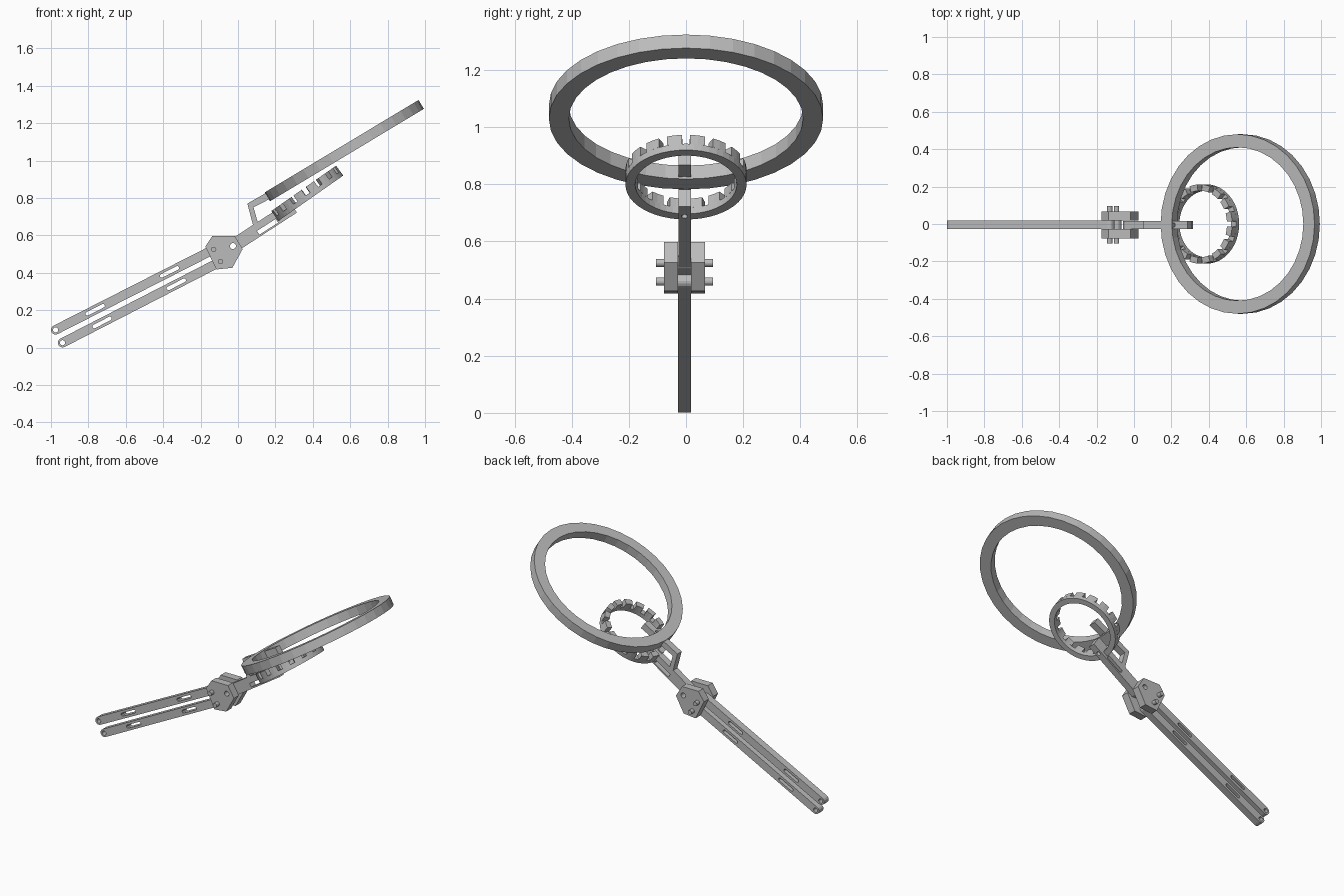
import bpy, bmesh
from math import sin, cos, pi, radians, atan2, hypot
from mathutils import Matrix, Vector

cube = bpy.data.objects.get("Cube")
if cube:
    bpy.data.objects.remove(cube)

grey = bpy.data.materials.new("plain grey")
grey.use_nodes = True
colour = (0.5, 0.5, 0.5, 1)
grey.diffuse_color = colour
grey.node_tree.nodes["Principled BSDF"].inputs["Base Color"].default_value = colour

MID = -0.005  # middle plane of the handle


def plate(name, outlines, depth, matrix):
    """Extrude flat outlines (inner ones become holes) to a mesh."""
    curve = bpy.data.curves.new(name, 'CURVE')
    curve.dimensions = '2D'
    curve.fill_mode = 'BOTH'
    curve.extrude = depth / 2
    for pts in outlines:
        s = curve.splines.new('POLY')
        s.points.add(len(pts) - 1)
        for p, (x, y) in zip(s.points, pts):
            p.co = (x, y, 0, 1)
        s.use_cyclic_u = True
    temp = bpy.data.objects.new(name + " outline", curve)
    bpy.context.collection.objects.link(temp)
    bpy.context.view_layer.update()
    dg = bpy.context.evaluated_depsgraph_get()
    mesh = bpy.data.meshes.new_from_object(temp.evaluated_get(dg))
    bpy.data.objects.remove(temp)
    bm = bmesh.new()
    bm.from_mesh(mesh)
    bmesh.ops.remove_doubles(bm, verts=bm.verts, dist=1e-5)
    bmesh.ops.recalc_face_normals(bm, faces=bm.faces)
    for f in bm.faces:
        f.smooth = False
    bm.to_mesh(mesh)
    bm.free()
    mesh.materials.clear()
    mesh.materials.append(grey)
    obj = bpy.data.objects.new(name, mesh)
    obj.matrix_world = matrix
    bpy.context.collection.objects.link(obj)
    return obj


def upright(y):
    """Outline x, y becomes world x, z."""
    return Matrix.Translation((0, y, 0)) @ Matrix.Rotation(pi / 2, 4, 'X')


def tilted(x, z, angle, lift=0):
    return (Matrix.Translation((x, 0, z)) @ Matrix.Rotation(-radians(angle), 4, 'Y')
            @ Matrix.Translation((0, 0, lift)))


def circle(x, y, r, n=16):
    return [(x + r * cos(2 * pi * i / n), y + r * sin(2 * pi * i / n)) for i in range(n)]


def capsule(a, b, r, n=8):
    """Round-ended bar outline from a to b."""
    t = atan2(b[1] - a[1], b[0] - a[0])
    ends = [(b, t - pi / 2), (a, t + pi / 2)]
    return [(c[0] + r * cos(s + pi * i / n), c[1] + r * sin(s + pi * i / n))
            for c, s in ends for i in range(n + 1)]


def box_slot(a, b, w):
    dx, dy = b[0] - a[0], b[1] - a[1]
    k = w / 2 / hypot(dx, dy)
    ox, oy = -dy * k, dx * k
    return [(a[0] - ox, a[1] - oy), (b[0] - ox, b[1] - oy),
            (b[0] + ox, b[1] + oy), (a[0] + ox, a[1] + oy)]


# Two slotted handle bars
bolts = [(-0.13, 0.525), (-0.093, 0.46)]
tips = [(-0.975, 0.095), (-0.938, 0.026)]
for side, a, b in zip(("upper", "lower"), tips, bolts):
    along = lambda t: tuple(Vector(a).lerp(Vector(b), t))
    cuts = [capsule(along(s), along(e), 0.01, 4) for s, e in ((0.2, 0.3), (0.67, 0.77))]
    plate(side + "_handle_bar", [capsule(a, b, 0.025), circle(*a, 0.014)] + cuts,
          0.046, upright(MID))

# Six-sided joint plates with a pivot hole
pivot = (-0.027, 0.543)
hexagon = [(-0.136, 0.598), (-0.018, 0.598), (0.025, 0.527),
           (-0.03, 0.427), (-0.115, 0.418), (-0.175, 0.54)]
for side, s in (("front", -1), ("back", 1)):
    plate(side + "_joint_plate", [hexagon, circle(*pivot, 0.016)], 0.049,
          upright(MID + s * 0.0475))

# Bolts through the joint
for side, p in zip(("upper", "lower"), bolts):
    plate(side + "_bolt", [circle(*p, 0.014)], 0.2, upright(MID))

# Forked arm that carries both rings
arm = [(-0.007, 0.513), (0.315, 0.722), (0.275, 0.782), (0.105, 0.672),
       (0.083, 0.75), (0.31, 0.868), (0.285, 0.905), (0.05, 0.77),
       (0.08, 0.656), (-0.047, 0.573), (-0.06, 0.543), (-0.04, 0.513)]
fork = plate("forked_arm", [arm, circle(*pivot, 0.016),
             box_slot((0.108, 0.614), (0.208, 0.678), 0.024)], 0.044, upright(MID))

# Screw hole through both prongs
top, low = Vector((0.2, MID, 0.9)), Vector((0.27, MID, 0.66))
turn = (top - low).to_track_quat('Z', 'Y').to_matrix().to_4x4()
cutter = plate("screw_hole_cutter", [circle(0, 0, 0.011, 12)], 0.4,
               Matrix.Translation((top + low) / 2) @ turn)
cutter.hide_render = True
cutter.hide_viewport = False
mod = fork.modifiers.new("screw hole", 'BOOLEAN')
mod.operation = 'DIFFERENCE'
mod.object = cutter
bpy.context.view_layer.update()
cut = bpy.data.meshes.new_from_object(
    fork.evaluated_get(bpy.context.evaluated_depsgraph_get()))
fork.modifiers.clear()
fork.data = cut
bpy.data.objects.remove(cutter)

# Large plain ring
plate("large_ring", [circle(0, 0, 0.48, 36), circle(0, 0, 0.41, 36)], 0.055,
      tilted(0.568, 1.053, 31))

# Small ring with a crown of teeth
R, r, count = 0.212, 0.178, 16
plate("small_ring_base", [circle(0, 0, R, 48), circle(0, 0, r, 48)], 0.027,
      tilted(0.37, 0.825, 35, -0.019))
step, gap = 2 * pi / count, radians(8)
teeth = []
for k in range(count):
    angles = [k * step + gap / 2 + (step - gap) * i / 2 for i in range(3)]
    teeth.append([(R * cos(t), R * sin(t)) for t in angles]
                 + [(r * cos(t), r * sin(t)) for t in reversed(angles)])
plate("small_ring_teeth", teeth, 0.038, tilted(0.37, 0.825, 35, 0.0135))
